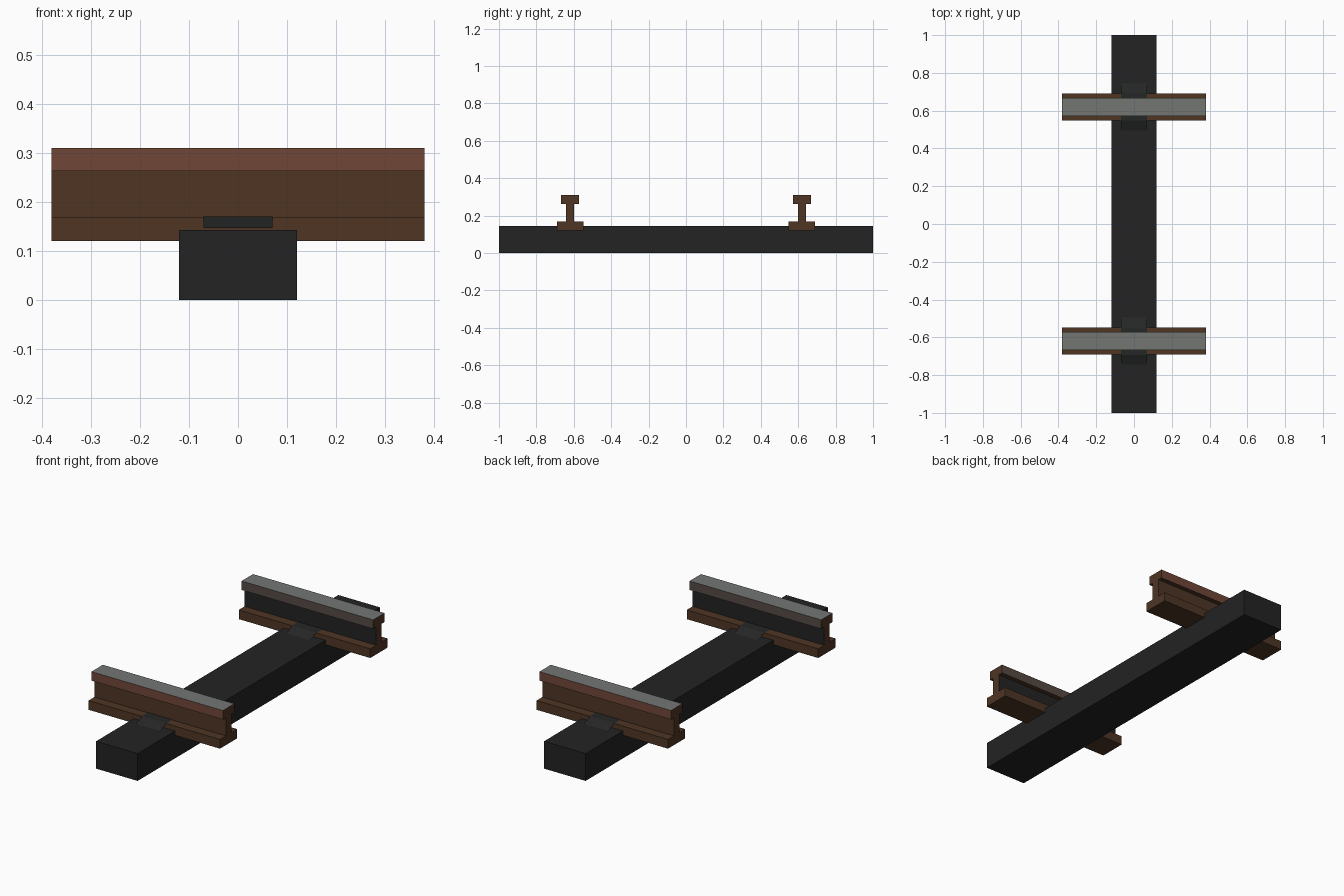
import bpy, bmesh

if "Cube" in bpy.data.objects:
    bpy.data.objects.remove(bpy.data.objects["Cube"])


def material(name, hex_colour):
    def lin(c):
        c /= 255
        return c / 12.92 if c <= 0.04045 else ((c + 0.055) / 1.055) ** 2.4
    m = bpy.data.materials.new(name)
    rgb = [lin(int(hex_colour[i:i + 2], 16)) for i in (0, 2, 4)]
    m.diffuse_color = (*rgb, 1)
    m.use_nodes = True
    m.node_tree.nodes["Principled BSDF"].inputs["Base Color"].default_value = m.diffuse_color
    return m


TAR = material("dark timber", "232323")
CLIP = material("clip iron", "252626")
BROWN = material("rust brown", "4e3524")
RED = material("red rust", "704637")
STEEL = material("worn steel", "737674")
WORN = material("grey brown", "564944")


def finish(name, bm, mats):
    mesh = bpy.data.meshes.new(name)
    bm.to_mesh(mesh)
    bm.free()
    for m in mats:
        mesh.materials.append(m)
    ob = bpy.data.objects.new(name, mesh)
    bpy.context.collection.objects.link(ob)
    return ob


def sweep_x(bm, points, half, closed):
    """Stretch a (y, z) profile along x."""
    a = [bm.verts.new((-half, y, z)) for y, z in points]
    b = [bm.verts.new((half, y, z)) for y, z in points]
    n = len(points)
    for i in range(n if closed else n - 1):
        j = (i + 1) % n
        bm.faces.new((a[i], b[i], b[j], a[j]))
    if closed:
        bm.faces.new(a)
        bm.faces.new(b[::-1])
        bmesh.ops.recalc_face_normals(bm, faces=bm.faces)
    bm.normal_update()


# Sleeper
bm = bmesh.new()
sweep_x(bm, [(-1, 0), (1, 0), (1, 0.143), (-1, 0.143)], 0.12, True)
finish("sleeper", bm, [TAR])

# Rail half section: offset from the rail centre, height
half = [(0.071, 0.12), (0.071, 0.168), (0.022, 0.168),
        (0.022, 0.263), (0.047, 0.263), (0.047, 0.31)]

for side, label in ((-1, "front"), (1, "back")):
    cy = side * 0.62

    # Rail, coloured by height and direction
    bm = bmesh.new()
    profile = [(cy + y, z) for y, z in half] + [(cy - y, z) for y, z in half[::-1]]
    sweep_x(bm, profile, 0.38, True)
    for f in bm.faces:
        z = f.calc_center_median().z
        out = f.normal.y * side
        if f.normal.z > 0.5 and z > 0.3:
            f.material_index = 2            # running surface
        elif abs(out) > 0.5 and z > 0.27:
            f.material_index = 1 if out > 0 else 3   # head sides
        elif out < -0.5 and z > 0.18:
            f.material_index = 4            # inner web
    finish(label + "_rail", bm, [BROWN, RED, STEEL, WORN, TAR])

    # Thin bent clips over both edges of the rail foot
    for s, where in ((side, "outer"), (-side, "inner")):
        bm = bmesh.new()
        pts = [(cy + s * d, z) for d, z in ((0.125, 0.147), (0.073, 0.170), (0.022, 0.170))]
        sweep_x(bm, pts, 0.07, False)
        for f in bm.faces:
            if f.normal.z < 0:
                f.normal_flip()
        finish(f"{label}_{where}_clip", bm, [CLIP])
